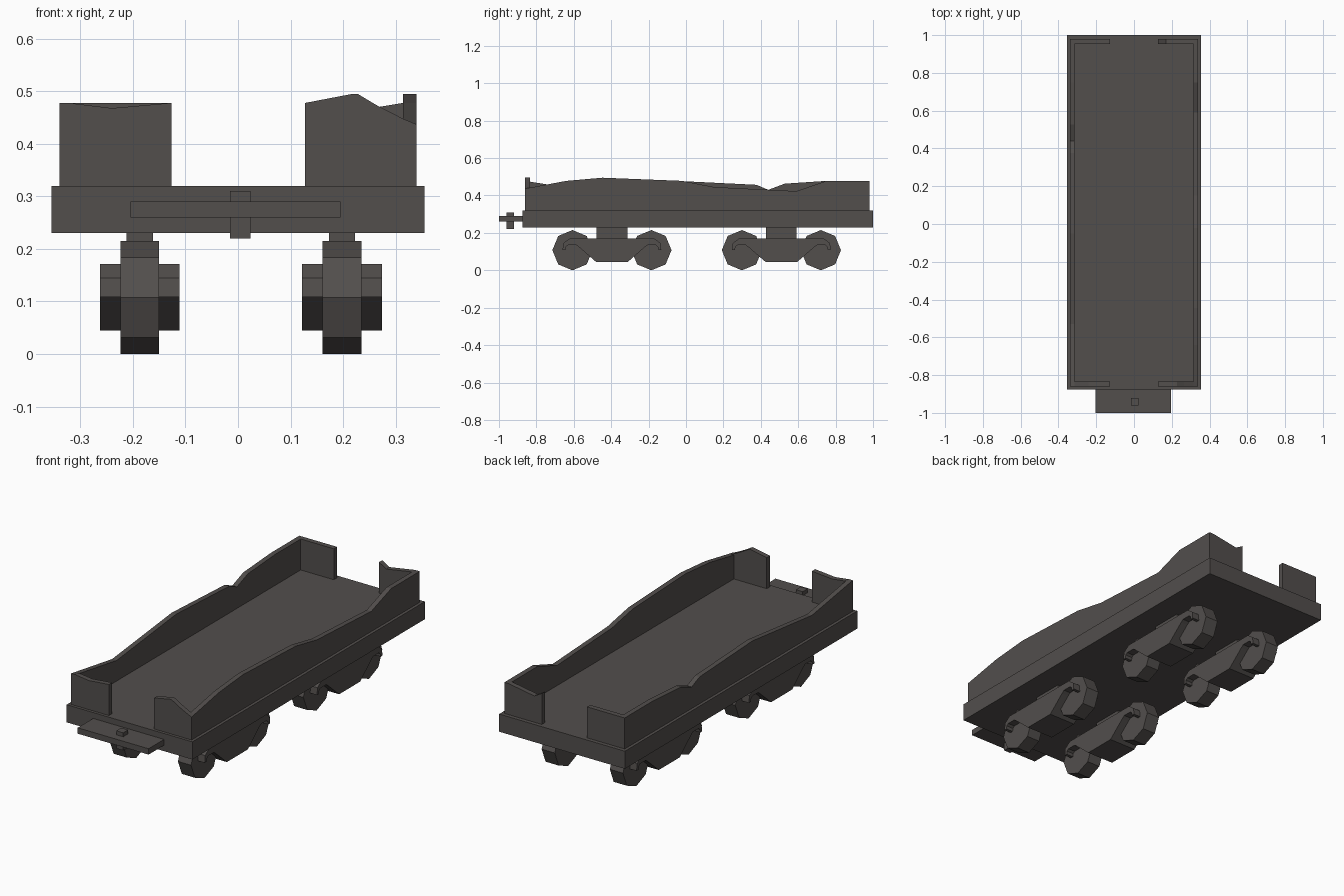
import bpy
import math

if "Cube" in bpy.data.objects:
    bpy.data.objects.remove(bpy.data.objects["Cube"])

mat = bpy.data.materials.new("dark warm grey")
mat.diffuse_color = (0.085, 0.077, 0.073, 1.0)
mat.use_nodes = True
mat.node_tree.nodes["Principled BSDF"].inputs["Base Color"].default_value = mat.diffuse_color


def prism(name, profile, axis, lo, hi):
    """Extrude a 2D profile along x (profile = y,z) or y (profile = x,z)."""
    def point(a, b, d):
        return (d, a, b) if axis == "x" else (a, d, b)
    n = len(profile)
    verts = [point(a, b, d) for d in (lo, hi) for a, b in profile]
    faces = [tuple(range(n)), tuple(range(2 * n - 1, n - 1, -1))]
    faces += [(i, i + n, (i + 1) % n + n, (i + 1) % n) for i in range(n)]
    # wind the faces outward whatever the profile direction
    area = sum(profile[i][0] * profile[(i + 1) % n][1]
               - profile[(i + 1) % n][0] * profile[i][1] for i in range(n))
    if (area > 0) == (axis == "x"):
        faces = [f[::-1] for f in faces]
    me = bpy.data.meshes.new(name)
    me.from_pydata(verts, [], faces)
    me.materials.append(mat)
    ob = bpy.data.objects.new(name, me)
    bpy.context.collection.objects.link(ob)
    return ob


def box(name, x0, x1, y0, y1, z0, z1):
    return prism(name, [(x0, z0), (x1, z0), (x1, z1), (x0, z1)], "y", y0, y1)


def wall(name, top, axis, lo, hi):
    """Panel standing on the deck with a broken top edge."""
    return prism(name, [(top[0][0], 0.32)] + top + [(top[-1][0], 0.32)], axis, lo, hi)


# Deck, front step and coupling pin
box("deck", -0.355, 0.355, -0.875, 1.0, 0.23, 0.32)
box("front_step", -0.205, 0.195, -1.0, -0.875, 0.26, 0.29)
box("coupling_pin", -0.015, 0.024, -0.96, -0.92, 0.22, 0.31)

# Worn side walls
wall("left_wall", [(-0.86, 0.478), (-0.53, 0.425), (-0.05, 0.478), (0.377, 0.457),
                   (0.44, 0.43), (0.527, 0.463), (0.75, 0.478), (0.98, 0.478)],
     "x", -0.34, -0.314)
wall("right_wall", [(-0.86, 0.437), (-0.64, 0.478), (-0.446, 0.495), (-0.02, 0.478),
                    (0.15, 0.445), (0.59, 0.423), (0.75, 0.478), (0.98, 0.478)],
     "x", 0.314, 0.34)

# End panels with a gap between them
wall("front_left_panel", [(-0.314, 0.477), (-0.24, 0.468), (-0.127, 0.478)], "y", -0.86, -0.834)
wall("front_right_panel", [(0.128, 0.478), (0.217, 0.495), (0.228, 0.495),
                           (0.265, 0.473), (0.314, 0.448), (0.34, 0.437)], "y", -0.86, -0.834)
wall("back_left_panel", [(-0.314, 0.478), (-0.127, 0.478)], "y", 0.954, 0.98)
wall("back_right_panel", [(0.128, 0.478), (0.17, 0.454), (0.314, 0.478)], "y", 0.954, 0.98)

# Bogies: hooked frame, mount and two octagonal wheels each
half = [(0.085, 0.045), (0.175, 0.123), (0.19, 0.134), (0.235, 0.134), (0.246, 0.125),
        (0.248, 0.109), (0.264, 0.109), (0.26, 0.145), (0.225, 0.171)]
frame = half + [(-y, z) for y, z in reversed(half)]
R = 0.1075
for side, cx in (("left", -0.187), ("right", 0.198)):
    for end, cy in (("front", -0.396), ("back", 0.51)):
        tag = side + "_" + end
        prism(tag + "_bogie_frame", [(cy + y, z) for y, z in frame], "x",
              cx - 0.076, cx + 0.076)
        box(tag + "_bogie_mount", cx - 0.025, cx + 0.025, cy - 0.082, cy + 0.082, 0.165, 0.235)
        for label, dy in (("leading", -0.211), ("trailing", 0.211)):
            ring = [(cy + dy + R * math.cos(i * math.pi / 4),
                     R + R * math.sin(i * math.pi / 4)) for i in range(8)]
            prism(tag + "_" + label + "_wheel", ring, "x", cx - 0.037, cx + 0.037)
